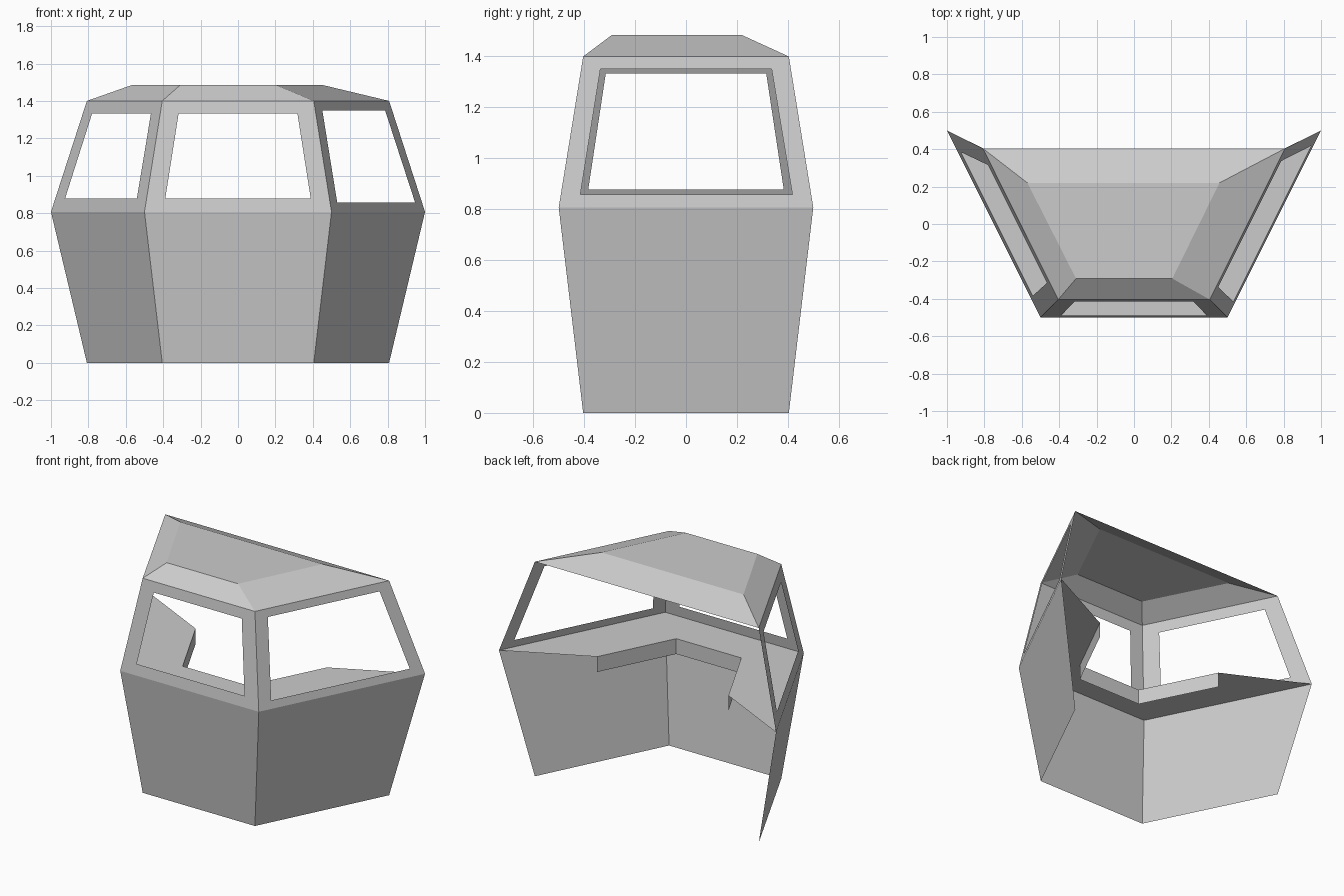
import bpy

if "Cube" in bpy.data.objects:
    bpy.data.objects.remove(bpy.data.objects["Cube"])

BELT, EAVE, TOP = 0.807, 1.40, 1.484


def make(name, verts, faces):
    mesh = bpy.data.meshes.new(name)
    mesh.from_pydata(verts, [], faces)
    mesh.update()
    obj = bpy.data.objects.new(name, mesh)
    bpy.context.collection.objects.link(obj)
    return obj


def ring(front_x, back_x, front_y, back_y, z):
    # Plan outline: back left, front left, front right, back right
    return [(-back_x, back_y, z), (-front_x, front_y, z),
            (front_x, front_y, z), (back_x, back_y, z)]


base = ring(0.405, 0.808, -0.404, 0.404, 0)
belt = ring(0.50, 1.0, -0.5, 0.5, BELT)
eave = ring(0.405, 0.808, -0.404, 0.404, EAVE)
names = ["left", "front", "right"]

# Lower wall panels, open at the back and underneath
make("lower_walls", base + belt, [(i, i + 1, i + 5, i + 4) for i in range(3)])


def window_panel(name, i, lo, hi, z0, z1):
    # Flat panel with a window; lo and hi are (start, end) fractions along
    # the bottom and top of the opening, z0 and z1 its heights
    def point(u, z):
        t = (z - BELT) / (EAVE - BELT)
        a, b = ([p + (q - p) * t for p, q in zip(belt[k], eave[k])]
                for k in (i, i + 1))
        return tuple(p + (q - p) * u for p, q in zip(a, b))
    outer = [belt[i], belt[i + 1], eave[i + 1], eave[i]]
    hole = [point(lo[0], z0), point(lo[1], z0), point(hi[1], z1), point(hi[0], z1)]
    make(name, outer + hole,
         [(k, (k + 1) % 4, (k + 1) % 4 + 4, k + 4) for k in range(4)])


# Window frames; the right opening is slightly larger
window_panel("left_window_frame", 0, (0.107, 0.893), (0.12, 0.88), 0.877, 1.333)
window_panel("front_window_frame", 1, (0.102, 0.898), (0.118, 0.882), 0.877, 1.334)
window_panel("right_window_frame", 2, (0.078, 0.925), (0.092, 0.908), 0.857, 1.350)

# Hipped roof with the crown shifted to the left
crown = [(-0.57, 0.22, TOP), (-0.31, -0.292, TOP),
         (0.205, -0.292, TOP), (0.457, 0.22, TOP)]
make("roof", eave + crown,
     [(i, (i + 1) % 4, (i + 1) % 4 + 4, i + 4) for i in range(4)] + [(4, 5, 6, 7)])

# Inner shelf at belt height with a lip hanging from its inner edge
inner = ring(0.235, 0.474, -0.235, 0.24, BELT)
drop = [(x, y, BELT - 0.1) for x, y, z in inner]
make("inner_shelf", belt + inner, [(i, i + 1, i + 5, i + 4) for i in range(3)])
make("shelf_lip", inner + drop, [(i, i + 4, i + 5, i + 1) for i in range(3)])
